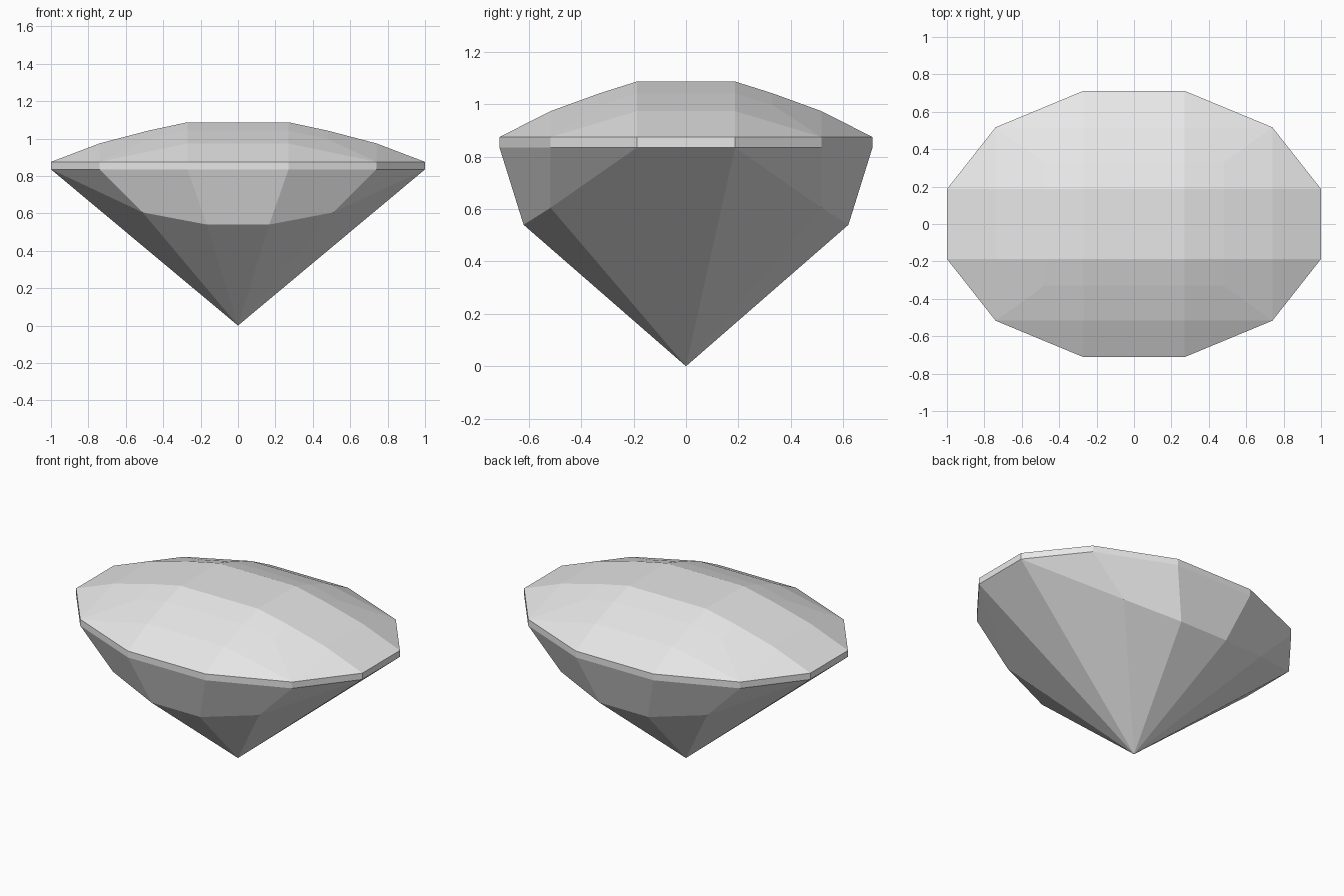
import bpy
import bmesh

old = bpy.data.objects.get("Cube")
if old:
    bpy.data.objects.remove(old, do_unlink=True)

# Stone colour
stone = bpy.data.materials.new("pale_grey_stone")
stone.use_nodes = True
COLOUR = (0.8, 0.8, 0.8, 1.0)
stone.diffuse_color = COLOUR
stone.node_tree.nodes["Principled BSDF"].inputs["Base Color"].default_value = COLOUR

# Crown steps from table to rim: distance out and drop in height
X, Y = (0.27, 0.48, 0.74, 1.0), (0.187, 0.33, 0.517, 0.712)
DROP = (0.0, 0.045, 0.113, 0.212)
TOP, RIM, GIRDLE = 1.087, 0.875, 0.835

bm = bmesh.new()
corners = {}


def vert(p):
    key = tuple(round(c, 4) for c in p)
    if key not in corners:
        corners[key] = bm.verts.new(key)
    return corners[key]


def face(points):
    bm.faces.new([vert(p) for p in points])


def quarters(*points):
    """One face repeated in all four quarters."""
    for sx in (1, -1):
        for sy in (1, -1):
            face([(sx * x, sy * y, z) for x, y, z in points])


def across_x(*points):
    """A face spanning x = 0, on the front and the back."""
    for s in (1, -1):
        half = [(x, s * y, z) for x, y, z in points]
        face(half + [(-x, y, z) for x, y, z in reversed(half) if x])


def across_y(*points):
    """A face spanning y = 0, on the left and the right."""
    for s in (1, -1):
        half = [(s * x, y, z) for x, y, z in points]
        face(half + [(x, -y, z) for x, y, z in reversed(half) if y])


def crown(i, j):
    z = RIM if i + j >= 3 and (i, j) != (1, 2) and (i, j) != (2, 1) else TOP - DROP[i] - DROP[j]
    return (X[i], Y[j], z)


def lower(p):
    return (p[0], p[1], GIRDLE)


# Table
x, y = X[0], Y[0]
face([(x, y, TOP), (-x, y, TOP), (-x, -y, TOP), (x, -y, TOP)])

# Crown bands along both axes
for k in range(3):
    across_x(crown(0, k), crown(0, k + 1))
    across_y(crown(k, 0), crown(k + 1, 0))

# Crown corners, stepping out in square rings
quarters(crown(0, 0), crown(1, 0), crown(1, 1), crown(0, 1))
quarters(crown(1, 0), crown(2, 0), crown(2, 2), crown(1, 1))
quarters(crown(0, 1), crown(1, 1), crown(2, 2), crown(0, 2))
quarters(crown(2, 0), crown(3, 0), crown(2, 2))
quarters(crown(0, 2), crown(2, 2), crown(0, 3))

# Girdle
side, corner, end = crown(3, 0), crown(2, 2), crown(0, 3)
across_y(side, lower(side))
across_x(end, lower(end))
quarters(side, corner, lower(corner), lower(side))
quarters(corner, end, lower(end), lower(corner))

# Pavilion, meeting at the tip
side, corner, end = lower(side), lower(corner), lower(end)
tip, knee, keel = (0, 0, 0), (0.51, 0.517, 0.605), (0.167, 0.62, 0.54)
across_x(end, keel)
across_x(keel, tip)
across_y(side, tip)
quarters(corner, end, keel, knee)
quarters(side, corner, knee)
quarters(side, knee, tip)
quarters(knee, keel, tip)

bmesh.ops.recalc_face_normals(bm, faces=bm.faces)
mesh = bpy.data.meshes.new("cut_gem")
bm.to_mesh(mesh)
bm.free()
mesh.materials.append(stone)
gem = bpy.data.objects.new("cut_gem", mesh)
bpy.context.collection.objects.link(gem)
